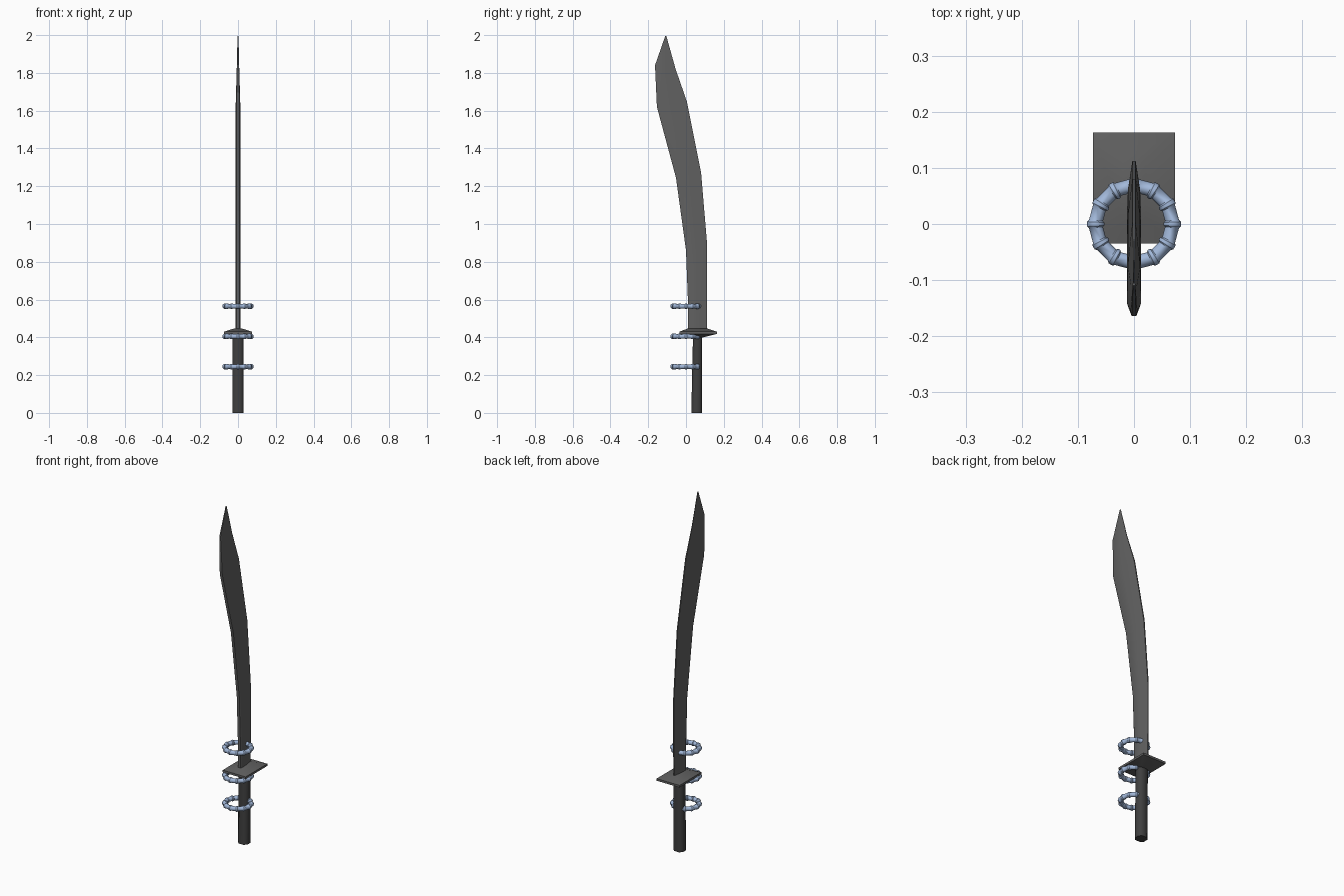
import bpy, bmesh, math
from mathutils import Vector

if "Cube" in bpy.data.objects:
    bpy.data.objects.remove(bpy.data.objects["Cube"], do_unlink=True)


def material(name, rgb):
    m = bpy.data.materials.new(name)
    m.use_nodes = True
    m.diffuse_color = (*rgb, 1)
    m.node_tree.nodes["Principled BSDF"].inputs["Base Color"].default_value = (*rgb, 1)
    return m


STEEL = material("dark steel", (0.12, 0.12, 0.12))
GRIP = material("black grip", (0.05, 0.05, 0.05))
BLUE = material("pale blue metal", (0.36, 0.48, 0.70))


def loft(name, sections, mat, angle, closed=False):
    """Skin equal-length loops of points; cap the ends unless closed."""
    bm = bmesh.new()
    loops = [[bm.verts.new(p) for p in s] for s in sections]
    n = len(loops[0])
    pairs = list(zip(loops, loops[1:]))
    if closed:
        pairs.append((loops[-1], loops[0]))
    else:
        bm.faces.new(loops[0])
        bm.faces.new(loops[-1])
    for a, b in pairs:
        for i in range(n):
            j = (i + 1) % n
            bm.faces.new((a[i], a[j], b[j], b[i]))
    bmesh.ops.remove_doubles(bm, verts=bm.verts[:], dist=0.0001)
    bmesh.ops.recalc_face_normals(bm, faces=bm.faces[:])
    mesh = bpy.data.meshes.new(name)
    bm.to_mesh(mesh)
    bm.free()
    ob = bpy.data.objects.new(name, mesh)
    bpy.context.collection.objects.link(ob)
    mesh.materials.append(mat)
    bpy.ops.object.select_all(action="DESELECT")
    ob.select_set(True)
    bpy.context.view_layer.objects.active = ob
    bpy.ops.object.shade_smooth_by_angle(angle=math.radians(angle))
    return ob


# Blade: spine point (y, z), cutting edge point (y, z), thickness factor
stations = [((0.01, 0.42), (0.11, 0.42), 1), ((0.01, 0.6), (0.112, 0.6), 1),
            ((0.0, 0.86), (0.112, 0.89), 1), ((-0.053, 1.245), (0.08, 1.27), 1),
            ((-0.154, 1.62), (0.004, 1.65), 1), ((-0.164, 1.84), (-0.055, 1.82), 0.5),
            ((-0.11, 1.995), (-0.104, 1.995), 0.2)]
half_profile = [(0, 0.008), (0.08, 0.0125), (0.5, 0.011), (1, 0.003)]


def blade_section(spine, edge, thick):
    a, b = Vector((0, *spine)), Vector((0, *edge))
    right = [a.lerp(b, t) + Vector((w * thick, 0, 0)) for t, w in half_profile]
    left = [Vector((-p.x, p.y, p.z)) for p in reversed(right)]
    return right + left


loft("blade", [blade_section(*s) for s in stations], STEEL, 40)


def rectangle(hx, y0, y1, z):
    return [(-hx, y0, z), (hx, y0, z), (hx, y1, z), (-hx, y1, z)]


# Guard: thin plate swelling towards the blade and the grip
loft("guard", [rectangle(0.03, 0.03, 0.09, 0.4), rectangle(0.073, -0.035, 0.163, 0.418),
               rectangle(0.073, -0.035, 0.163, 0.43), rectangle(0.02, 0.01, 0.112, 0.447)],
     STEEL, 30)


# Grip: eight-sided, a little wider at the foot
def octagon(hx, y0, y1, z):
    cy, hy, c = (y0 + y1) / 2, (y1 - y0) / 2, 0.5
    corners = [(1, -c), (1, c), (c, 1), (-c, 1), (-1, c), (-1, -c), (-c, -1), (c, -1)]
    return [(hx * x, cy + hy * y, z) for x, y in corners]


loft("grip", [octagon(0.03, 0.028, 0.085, 0), octagon(0.03, 0.037, 0.085, 0.41)], GRIP, 50)


# Rings: tubes with small raised collars at regular steps
def ring(name, z):
    sections = []
    for k in range(12):
        for offset, r in ((-0.09, 0.0125), (-0.05, 0.0155), (0.05, 0.0155), (0.09, 0.0125)):
            a = k * math.tau / 12 + offset
            loop = []
            for i in range(10):
                t = i * math.tau / 10
                d = 0.068 + r * math.cos(t)
                loop.append((d * math.cos(a), d * math.sin(a), z + r * math.sin(t)))
            sections.append(loop)
    loft(name, sections, BLUE, 40, closed=True)


for label, height in (("lower", 0.245), ("middle", 0.405), ("upper", 0.565)):
    ring(label + "_ring", height)
